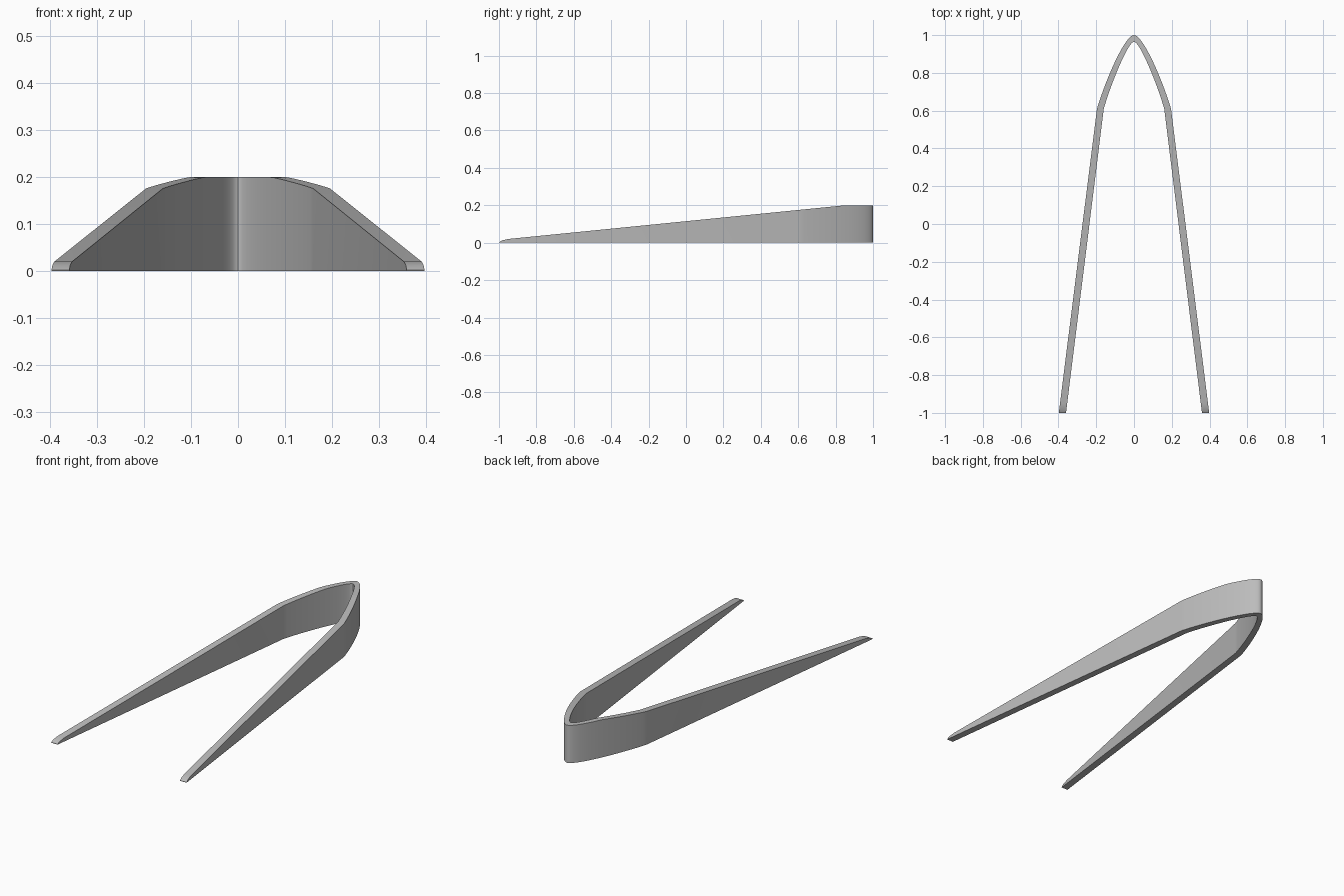
import bpy
import bmesh
import math
from mathutils import Vector
from mathutils.geometry import interpolate_bezier

cube = bpy.data.objects.get("Cube")
if cube:
    bpy.data.objects.remove(cube, do_unlink=True)

steel = bpy.data.materials.new("brushed steel grey")
steel.use_nodes = True
GREY = (0.5, 0.5, 0.5, 1)
steel.diffuse_color = GREY
steel.node_tree.nodes["Principled BSDF"].inputs["Base Color"].default_value = GREY


def rim(tip_x, knee_x, top_y, bulge_x, crown_x):
    """Plan outline: straight left arm, curved bend, mirrored right arm."""
    tip, knee = Vector((tip_x, -1, 0)), Vector((knee_x, 0.61, 0))
    arm = [tip.lerp(knee, t) for t in (0, 0.01, 0.03)]
    bend = interpolate_bezier(knee, Vector((bulge_x, 0.75, 0)),
                              Vector((crown_x, top_y, 0)), Vector((0, top_y, 0)), 21)
    half = arm + list(bend)
    return half + [Vector((-p.x, p.y, 0)) for p in reversed(half[:-1])]


def height(y):
    """Top edge: rounded tip, long taper, level bend."""
    if y < -0.95:
        return 0.002 + 0.018 * math.sqrt(max(0, (y + 1) / 0.05))
    return min(0.2, 0.02 + 0.1 * (y + 0.95))


# Outer and inner walls as loops, bridged into a solid strip
outer = rim(0.398, 0.196, 1.0, 0.155, 0.05)
inner = rim(0.36, 0.16, 0.965, 0.12, 0.03)
bm = bmesh.new()
sections = []
for o, i in zip(outer, inner):
    corners = [o, i, i + Vector((0, 0, height(i.y))), o + Vector((0, 0, height(o.y)))]
    sections.append([bm.verts.new(c) for c in corners])
for a, b in zip(sections, sections[1:]):
    for k in range(4):
        n = (k + 1) % 4
        bm.faces.new((a[k], a[n], b[n], b[k]))
bm.faces.new(sections[0])
bm.faces.new(sections[-1])
bmesh.ops.recalc_face_normals(bm, faces=bm.faces[:])

mesh = bpy.data.meshes.new("tweezers_strip")
bm.to_mesh(mesh)
bm.free()
mesh.materials.append(steel)
tweezers = bpy.data.objects.new("tweezers_strip", mesh)
bpy.context.collection.objects.link(tweezers)

bpy.ops.object.select_all(action="DESELECT")
tweezers.select_set(True)
bpy.context.view_layer.objects.active = tweezers
bpy.ops.object.shade_smooth_by_angle(angle=math.radians(30))
